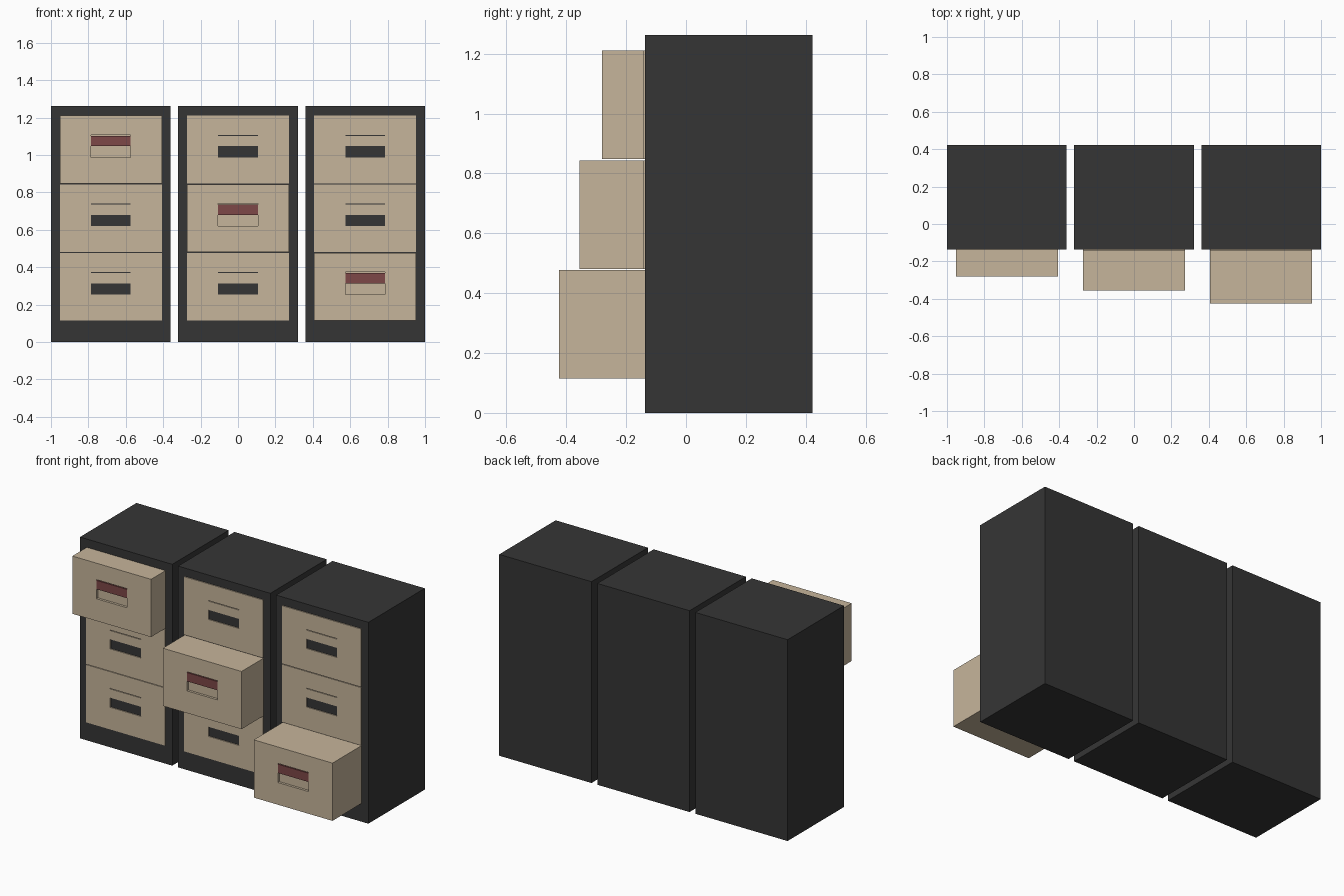
import bpy, bmesh
from mathutils import Vector

if "Cube" in bpy.data.objects:
    bpy.data.objects.remove(bpy.data.objects["Cube"])


def material(name, color):
    m = bpy.data.materials.new(name)
    m.use_nodes = True
    m.diffuse_color = (*color, 1)
    m.node_tree.nodes["Principled BSDF"].inputs["Base Color"].default_value = (*color, 1)
    return m


DARK = material("charcoal metal", (0.036, 0.036, 0.036))
BEIGE = material("beige metal", (0.565, 0.462, 0.328))
RED = material("dull red", (0.205, 0.063, 0.063))


def add_box(bm, lo, hi):
    """Add a box between two corners and return its faces."""
    lo, hi = Vector(lo), Vector(hi)
    verts = bmesh.ops.create_cube(bm, size=1)["verts"]
    for v in verts:
        v.co = [(lo[i] + hi[i]) / 2 + v.co[i] * (hi[i] - lo[i]) for i in range(3)]
    faces = list({f for v in verts for f in v.link_faces})
    for f in faces:
        f.normal_update()
    return faces


def add_open_box(bm, lo, hi, inner_lo, inner_hi, side):
    """Add a hollow box whose mouth faces the given direction."""
    rim = []
    mouths = []
    for a, b in ((lo, hi), (inner_lo, inner_hi)):
        mouth = max(add_box(bm, a, b), key=lambda f: f.normal.dot(side))
        rim += mouth.edges[:]
        mouths.append(mouth)
    bmesh.ops.delete(bm, geom=mouths, context="FACES_ONLY")
    bmesh.ops.bridge_loops(bm, edges=rim)
    bmesh.ops.recalc_face_normals(bm, faces=bm.faces)


def finish(bm, name, mat):
    mesh = bpy.data.meshes.new(name)
    bm.to_mesh(mesh)
    bm.free()
    mesh.materials.append(mat)
    bpy.context.collection.objects.link(bpy.data.objects.new(name, mesh))


# Shared dimensions
FRONT, BACK, HEIGHT = -0.137, 0.422, 1.262
HALF = 0.32
DRAWER = 0.273
POCKET = 0.106
CLOSED = -0.143
DEPTH = 0.53
BOTTOMS = {"bottom": 0.115, "middle": 0.481, "top": 0.848}
DRAWER_HEIGHT = 0.362


def cabinet(name, x):
    bm = bmesh.new()
    add_open_box(bm, (x - HALF, FRONT, 0), (x + HALF, BACK, HEIGHT),
                 (x - DRAWER - 0.003, FRONT, 0.112),
                 (x + DRAWER + 0.003, BACK - 0.02, 1.217), Vector((0, -1, 0)))
    finish(bm, name, DARK)


def drawer(name, x, y, z, flap_mat):
    # Tray with an open top
    bm = bmesh.new()
    top = z + DRAWER_HEIGHT
    add_open_box(bm, (x - DRAWER, y, z), (x + DRAWER, y + DEPTH, top),
                 (x - DRAWER + 0.037, y + 0.02, z + 0.02),
                 (x + DRAWER - 0.037, y + DEPTH - 0.025, top), Vector((0, 0, 1)))
    # Handle pocket sunk into the front
    low, high = z + 0.139, z + 0.259

    def front_faces():
        return [f for f in bm.faces
                if f.normal.y < -0.9 and abs(f.calc_center_median().y - y) < 0.001]

    for co, no in (((x - POCKET, y, z), (1, 0, 0)), ((x + POCKET, y, z), (1, 0, 0)),
                   ((x, y, low), (0, 0, 1)), ((x, y, high), (0, 0, 1))):
        faces = front_faces()
        geom = set(faces)
        for f in faces:
            geom.update(f.edges, f.verts)
        bmesh.ops.bisect_plane(bm, geom=list(geom), plane_co=co, plane_no=no)
    centre = Vector((x, y, (low + high) / 2))
    hole = min(front_faces(), key=lambda f: (f.calc_center_median() - centre).length)
    bmesh.ops.inset_region(bm, faces=[hole], thickness=0, depth=-0.015,
                           use_even_offset=False)
    finish(bm, name, BEIGE)
    # Flap covering the upper half of the pocket
    bm = bmesh.new()
    add_box(bm, (x - POCKET, y, low + 0.06), (x + POCKET, y + 0.008, high - 0.005))
    finish(bm, name + "_flap", flap_mat)


# Each cabinet has one drawer pulled out
LAYOUT = (("right", -0.68, "top", -0.28),
          ("centre", 0, "middle", -0.355),
          ("left", 0.68, "bottom", -0.425))
for side, x, open_level, open_y in LAYOUT:
    cabinet(side + "_cabinet", x)
    for level, z in BOTTOMS.items():
        is_open = level == open_level
        drawer(f"{side}_{level}_drawer", x, open_y if is_open else CLOSED, z,
               RED if is_open else BEIGE)
